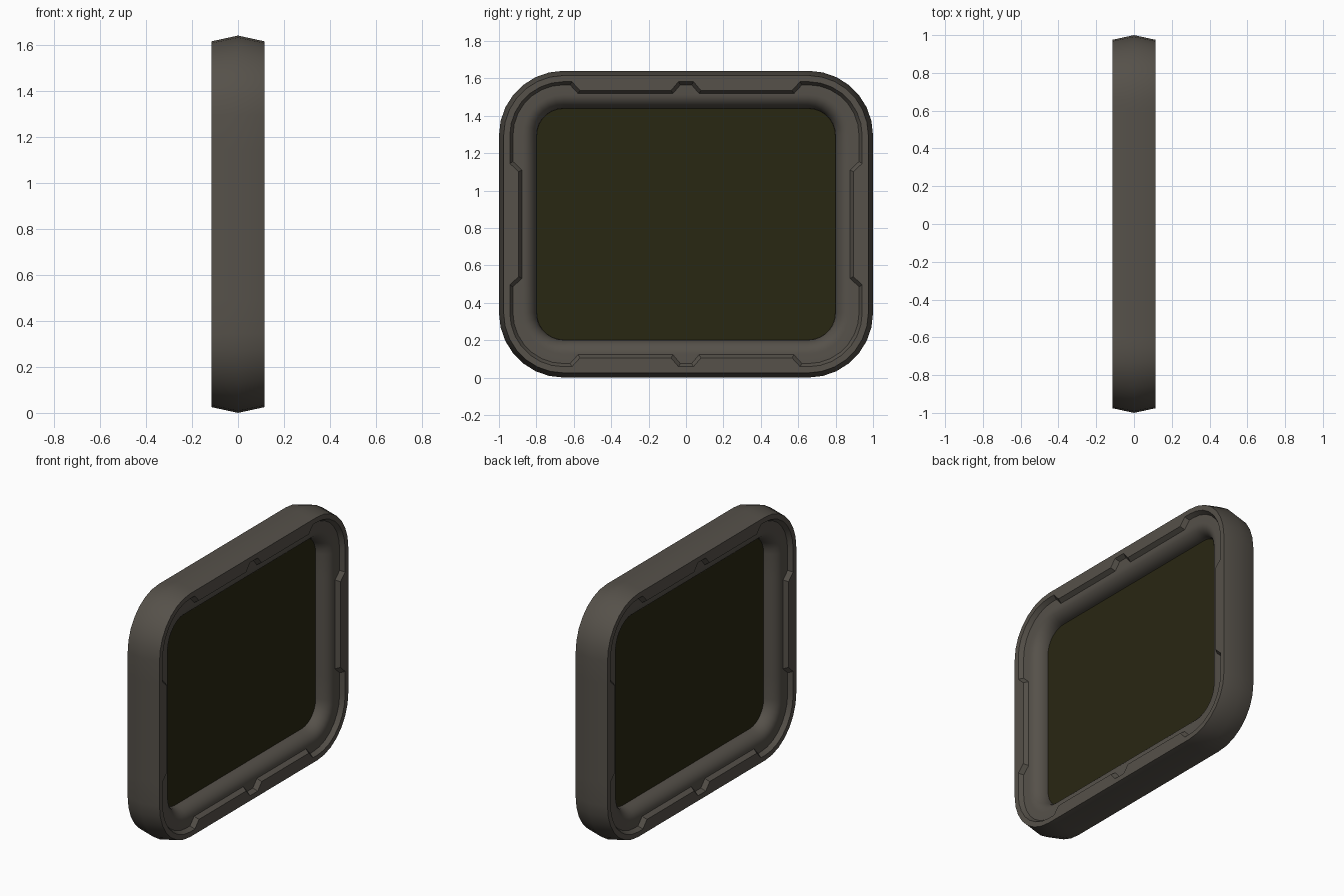
import bpy, bmesh, math

if "Cube" in bpy.data.objects:
    bpy.data.objects.remove(bpy.data.objects["Cube"])

HY, HZ, R, SEG = 1.0, 0.82, 0.345, 7   # half width, half height, corner radius, corner steps
HX = 0.115                             # half depth of the frame


def material(name, color):
    m = bpy.data.materials.new(name)
    m.diffuse_color = (*color, 1)
    m.use_nodes = True
    m.node_tree.nodes["Principled BSDF"].inputs["Base Color"].default_value = m.diffuse_color
    return m


def ring(d, tab=0.0, spread=0.0):
    """Rounded rectangle inset by d; tabs along the edges reach inward by a further tab."""
    s = spread
    side = [(0.28 + s, tab), (0.325 + s, 0)]
    top = [(0.61 + s, 0), (0.567 + s, tab), (0.08 - s, tab), (0.04 - s, 0)]
    quad = [(HY - d - t, z) for z, t in side]
    for i in range(SEG + 1):
        a = math.pi / 2 * i / SEG
        quad.append((HY - R + (R - d) * math.cos(a), HZ - R + (R - d) * math.sin(a)))
    quad += [(y, HZ - d - t) for y, t in top]
    half = quad + [(-y, z) for y, z in reversed(quad)]
    return half + [(-y, -z) for y, z in half]


def finish(bm, name, mat):
    bmesh.ops.recalc_face_normals(bm, faces=bm.faces)
    me = bpy.data.meshes.new(name)
    bm.to_mesh(me)
    bm.free()
    me.materials.append(mat)
    ob = bpy.data.objects.new(name, me)
    bpy.context.collection.objects.link(ob)
    bpy.ops.object.select_all(action='DESELECT')
    ob.select_set(True)
    bpy.context.view_layer.objects.active = ob
    bpy.ops.object.shade_smooth_by_angle(angle=math.radians(32))
    return ob


frame_mat = material("warm_dark_grey", (0.092, 0.082, 0.068))
glass_mat = material("dark_olive_glass", (0.022, 0.020, 0.006))

# Frame cross-section on the +x side: outer edge, tabbed step, rounded inner lip
FLOOR = 0.087
section = [(HX, ring(0.025)),
           (HX, ring(0.058, 0.047)),
           (FLOOR, ring(0.075, 0.047, 0.01)),
           (FLOOR, ring(0.128))]
for i in range(1, 7):
    a = math.pi / 2 * i / 7
    section.append((FLOOR * math.cos(a), ring(0.128 + 0.074 * math.sin(a))))

# Full loop: ridge, +x side, innermost line, mirrored -x side
loop = [(0, ring(0))] + section + [(0, ring(0.202))]
loop += [(-x, pts) for x, pts in reversed(section)]

bm = bmesh.new()
rows = [[bm.verts.new((x, y, z + HZ)) for y, z in pts] for x, pts in loop]
n = len(rows[0])
for k in range(len(rows)):
    p, q = rows[k], rows[(k + 1) % len(rows)]
    for i in range(n):
        j = (i + 1) % n
        bm.faces.new((p[i], p[j], q[j], q[i]))
finish(bm, "window_frame", frame_mat)

# Thin glass pane in the middle of the frame
bm = bmesh.new()
front, back = [[bm.verts.new((x, y, z + HZ)) for y, z in ring(0.195)] for x in (0.003, -0.003)]
bm.faces.new(front)
bm.faces.new(back[::-1])
for i in range(n):
    j = (i + 1) % n
    bm.faces.new((front[i], back[i], back[j], front[j]))
finish(bm, "glass_pane", glass_mat)
